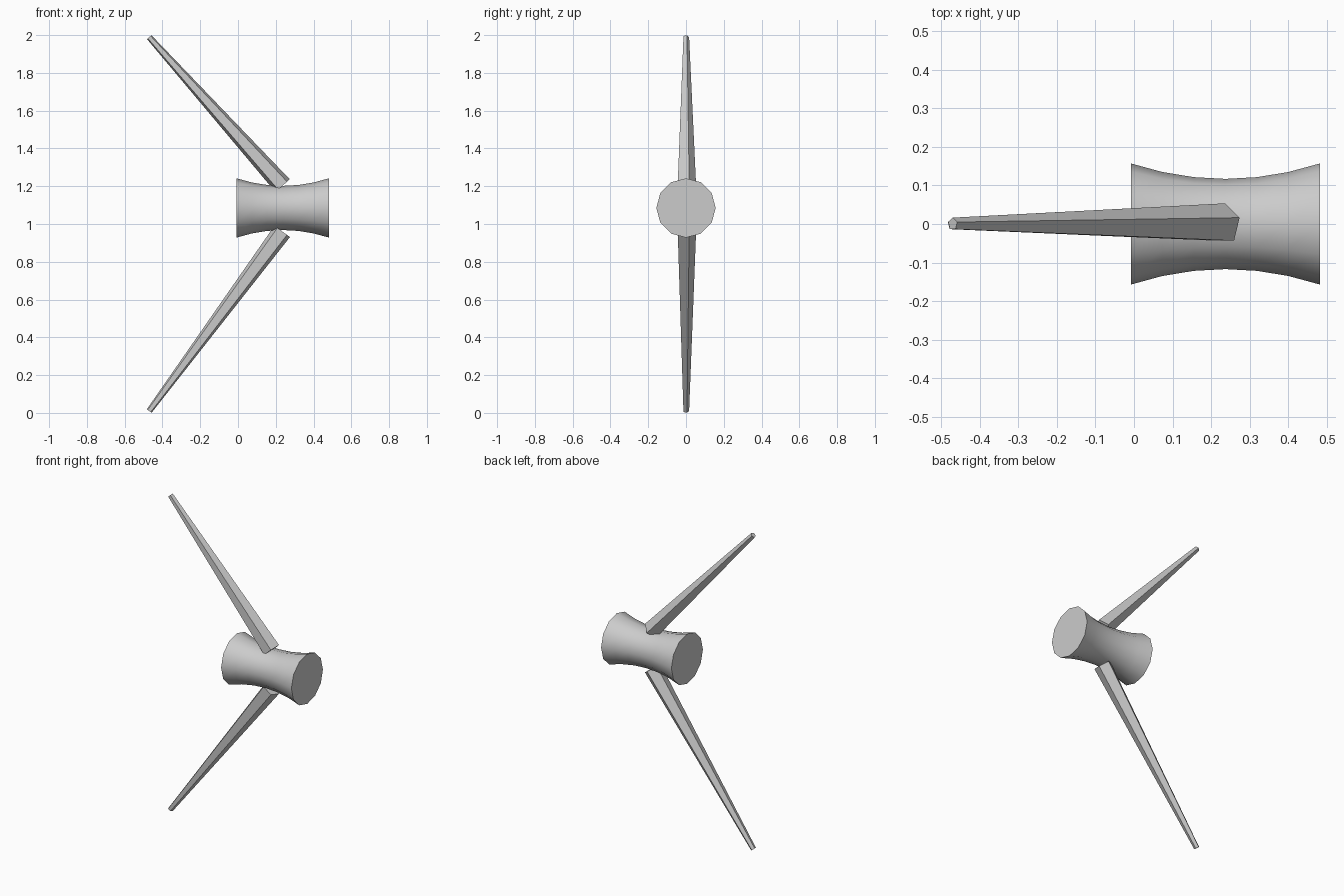
import bpy, bmesh, math
from mathutils import Vector

cube = bpy.data.objects.get("Cube")
if cube:
    bpy.data.objects.remove(cube, do_unlink=True)

grey = bpy.data.materials.new("plain grey")
grey.use_nodes = True
grey.diffuse_color = (0.6, 0.6, 0.6, 1)
grey.node_tree.nodes["Principled BSDF"].inputs["Base Color"].default_value = (0.6, 0.6, 0.6, 1)


def loft(name, rings, smooth=False):
    """Skin a list of point rings and cap both ends."""
    bm = bmesh.new()
    loops = [[bm.verts.new(p) for p in ring] for ring in rings]
    n = len(loops[0])
    for a, b in zip(loops, loops[1:]):
        for i in range(n):
            j = (i + 1) % n
            bm.faces.new((a[i], a[j], b[j], b[i]))
    bm.faces.new(loops[0])
    bm.faces.new(loops[-1])
    bmesh.ops.recalc_face_normals(bm, faces=bm.faces)
    mesh = bpy.data.meshes.new(name)
    bm.to_mesh(mesh)
    bm.free()
    mesh.materials.append(grey)
    obj = bpy.data.objects.new(name, mesh)
    bpy.context.collection.objects.link(obj)
    if smooth:
        bpy.ops.object.select_all(action='DESELECT')
        obj.select_set(True)
        bpy.context.view_layer.objects.active = obj
        bpy.ops.object.shade_smooth_by_angle(angle=math.radians(40))


def ring(center, u, radius, sides):
    """Regular polygon in the plane of u and y, one corner towards +y."""
    side = Vector((0, 1, 0))
    angles = [math.pi / 2 + math.tau * i / sides for i in range(sides)]
    return [center + radius * (math.cos(a) * u + math.sin(a) * side) for a in angles]


# Waisted spool body lying along x
up = Vector((0, 0, 1))
steps = [i / 3 for i in range(-3, 4)]
loft("spool_body",
     [ring(Vector((0.237 + 0.245 * t, 0, 1.085)), up, 0.117 + 0.04 * t * t, 12) for t in steps],
     smooth=True)

# Tapered five-sided spikes, sweeping back from the waist
for name, base, tip in (("upper_spike", (0.236, 0, 1.203), (-0.47, 0, 1.989)),
                        ("lower_spike", (0.234, 0, 0.961), (-0.47, 0, 0.01))):
    base, tip = Vector(base), Vector(tip)
    axis = (tip - base).normalized()
    outward = Vector((abs(axis.z), 0, math.copysign(abs(axis.x), axis.z)))
    loft(name, [ring(base, outward, 0.0535, 5), ring(tip, outward, 0.0165, 5)])
